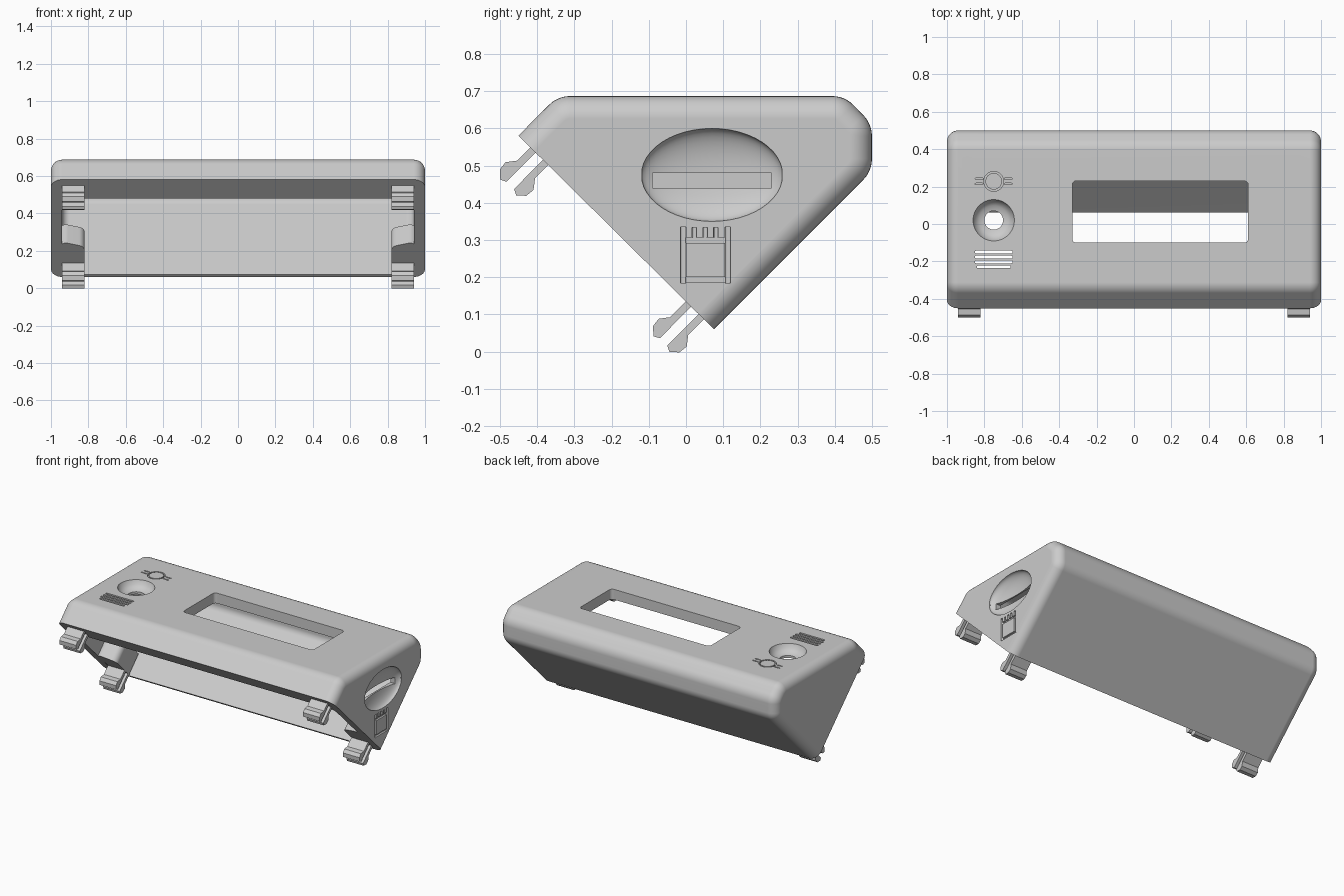
import bpy, bmesh, math
from mathutils import Vector, Matrix

if "Cube" in bpy.data.objects:
    bpy.data.objects.remove(bpy.data.objects["Cube"], do_unlink=True)

grey = bpy.data.materials.new("plain_grey")
grey.use_nodes = True
grey.diffuse_color = (0.6, 0.6, 0.6, 1)
grey.node_tree.nodes["Principled BSDF"].inputs["Base Color"].default_value = (0.6, 0.6, 0.6, 1)


def rounded(poly, radius, inset=0.0, steps=6):
    """Inset a counter-clockwise outline and round its corners."""
    pts = [Vector(p) for p in poly]
    n, out = len(pts), []
    for i in range(n):
        a = (pts[i] - pts[i - 1]).normalized()
        b = (pts[(i + 1) % n] - pts[i]).normalized()
        na, nb = Vector((-a.y, a.x)), Vector((-b.y, b.x))
        mid = (na + nb) / (1 + na.dot(nb))
        centre = pts[i] + mid * max(radius, inset + 0.005)
        r = max(radius - inset, 0.005)
        turn = math.atan2(a.x * b.y - a.y * b.x, a.dot(b))
        for k in range(steps + 1):
            out.append(centre - (Matrix.Rotation(turn * k / steps, 2) @ na) * r)
    return out


def loft(name, loops, closed=False):
    """Skin a row of equal loops, with end caps or closed into a ring."""
    bm = bmesh.new()
    rows = [[bm.verts.new(p) for p in loop] for loop in loops]
    n = len(rows[0])
    for i in range(len(rows) if closed else len(rows) - 1):
        a, b = rows[i], rows[(i + 1) % len(rows)]
        for j in range(n):
            k = (j + 1) % n
            bm.faces.new((a[j], a[k], b[k], b[j]))
    if not closed:
        bm.faces.new(rows[0][::-1])
        bm.faces.new(rows[-1])
    bm.normal_update()
    if bm.calc_volume(signed=True) < 0:
        bmesh.ops.reverse_faces(bm, faces=bm.faces[:])
    mesh = bpy.data.meshes.new(name)
    bm.to_mesh(mesh)
    bm.free()
    ob = bpy.data.objects.new(name, mesh)
    bpy.context.collection.objects.link(ob)
    mesh.materials.append(grey)
    return ob


def pillow(name, poly, half, radius, edge):
    """Extrude a (y, z) outline along x with rounded rims."""
    loops = []
    arcs = [k / 8 * math.pi / 2 for k in range(9)]
    for side in (-1, 1):
        for t in arcs[::-side]:
            x = side * (half - edge + edge * math.cos(t))
            ring = rounded(poly, radius, edge * (1 - math.sin(t)))
            loops.append([(x, p.x, p.y) for p in ring])
    return loft(name, loops)


def box(name, lo, hi, radius=0.003):
    rect = [(lo[0], lo[1]), (hi[0], lo[1]), (hi[0], hi[1]), (lo[0], hi[1])]
    ring = rounded(rect, radius, steps=4)
    return loft(name, [[(p.x, p.y, z) for p in ring] for z in (lo[2], hi[2])])


def circle(r, z, cx, cy, n=48):
    return [(cx + r * math.cos(i * math.tau / n), cy + r * math.sin(i * math.tau / n), z)
            for i in range(n)]


def area(mesh):
    return sum(p.area for p in mesh.polygons)


def cut(target, cutter):
    """Subtract a cutter, using the second solver if the first loses the body."""
    for solver in ('MANIFOLD', 'EXACT'):
        mod = target.modifiers.new("cut", 'BOOLEAN')
        mod.operation, mod.solver, mod.object = 'DIFFERENCE', solver, cutter
        graph = bpy.context.evaluated_depsgraph_get()
        result = bpy.data.meshes.new_from_object(target.evaluated_get(graph), depsgraph=graph)
        target.modifiers.clear()
        changed = len(result.vertices) != len(target.data.vertices)
        if changed and area(result) > 0.4 * area(target.data):
            target.data = result
            break
    bpy.data.objects.remove(cutter, do_unlink=True)


def smooth(ob):
    bpy.ops.object.select_all(action='DESELECT')
    ob.select_set(True)
    bpy.context.view_layer.objects.active = ob
    bpy.ops.object.shade_smooth_by_angle(angle=math.radians(30))
    mod = ob.modifiers.new("weighted", 'WEIGHTED_NORMAL')
    mod.keep_sharp = True


# Shell: wedge outline, sliced along the open sloping rim
TOP = 0.687
RIM_POINT = Vector((0, 0.075, 0.06))
OUT = Vector((0, -0.52, -0.525)).normalized()
ALONG = Vector((0, -0.525, 0.52)).normalized()
SIDE = Vector((1, 0, 0))
shell = pillow("shell", [(-0.65, 0.38), (-0.125, -0.14), (0.5, 0.485), (0.5, 0.612),
                         (0.427, TOP), (-0.345, TOP)], 1.0, 0.08, 0.06)
square = [(-2, -2), (2, -2), (2, 2), (-2, 2)]
cut(shell, loft("rim_cutter", [[RIM_POINT + SIDE * x + ALONG * s + OUT * d for x, s in square]
                               for d in (0, 2)]))

# Hollow inside
cut(shell, pillow("cavity", [(-0.55, 0.28), (-0.1, -0.087), (0.45, 0.463), (0.45, 0.57),
                             (0.40, 0.62), (-0.21, 0.62)], 0.94, 0.05, 0.04))

# Display window and knob well
cut(shell, box("window", (-0.33, -0.1, 0.55), (0.61, 0.23, 0.75), 0.02))
KX, KY = -0.75, 0.02
well = [(0.114, 0.70), (0.11, 0.685), (0.10, 0.66), (0.078, 0.642), (0.05, 0.636), (0.05, 0.5)]
cut(shell, loft("knob_well", [circle(r, z, KX, KY) for r, z in well]))

# Speaker slots
for i in range(4):
    y = -0.15 - i * 0.0265
    w = 0.1 if i < 3 else 0.09
    cut(shell, box("slot", (KX - w, y - 0.007, 0.5), (KX + w, y + 0.007, 0.75), 0.005))

# Engraved ring with two short lines on each side
IY, FLOOR = 0.228, TOP - 0.015
cut(shell, loft("ring", [circle(r, z, KX, IY) for r, z in
                         ((0.053, FLOOR), (0.053, 0.72), (0.044, 0.72), (0.044, FLOOR))], True))
for s in (-1, 1):
    for dy in (-0.014, 0.014):
        a, b = sorted((KX + s * 0.056, KX + s * 0.1))
        cut(shell, box("line", (a, IY + dy - 0.004, FLOOR), (b, IY + dy + 0.004, 0.72)))

# Finger dish and card slot in the left side
rings = []
for k in range(1, 24):
    t = k / 24 * math.pi
    rings.append([(1.0 + 0.052 * math.sin(t) * math.cos(a), 0.07 - 0.19 * math.cos(t),
                   0.475 + 0.125 * math.sin(t) * math.sin(a))
                  for a in (i * math.tau / 40 for i in range(40))])
cut(shell, loft("dish", rings))
cut(shell, box("card_slot", (0.85, -0.09, 0.44), (1.05, 0.23, 0.48)))

# Engraved card outline: frame and contact teeth
bars = [(-0.015, 0.0, 0.185, 0.335), (0.105, 0.12, 0.185, 0.335),
        (-0.002, 0.107, 0.186, 0.2), (-0.002, 0.107, 0.292, 0.307)]
bars += [(y, y + 0.012, 0.305, 0.334) for y in (0.0165, 0.0455, 0.0745)]
for y0, y1, z0, z1 in bars:
    cut(shell, box("card_mark", (0.988, y0, z0), (1.05, y1, z1), 0.002))
smooth(shell)

# Snap clips: two barbed prongs at each corner of the rim
PRONG = [(-0.02, 0.014), (0.11, 0.014), (0.118, 0.03), (0.1, 0.05),
         (0.075, 0.053), (0.05, 0.034), (-0.02, 0.034)]
for side, word in ((1, "left"), (-1, "right")):
    for place, y, z in (("upper", -0.395, 0.525), ("lower", 0.017, 0.104)):
        for flip, label in ((1, "outer"), (-1, "inner")):
            base = Vector((0, y, z))
            ring = [base + OUT * d + ALONG * t * flip for d, t in PRONG]
            prong = loft(f"{word}_{place}_{label}_prong",
                         [[p + SIDE * side * x for p in ring] for x in (0.82, 0.94)])
            smooth(prong)

    # Boss inside the lower corner, carrying the clip
    foot = [(0.82, 0.012), (0.96, 0.012), (0.96, 0.27), (0.82, 0.23)]
    outline = rounded(foot, 0.04)
    boss = loft(f"{word}_corner_boss",
                [[RIM_POINT + SIDE * side * p.x + ALONG * p.y - OUT * d for p in outline]
                 for d in (0.0005, 0.14)])
    smooth(boss)
